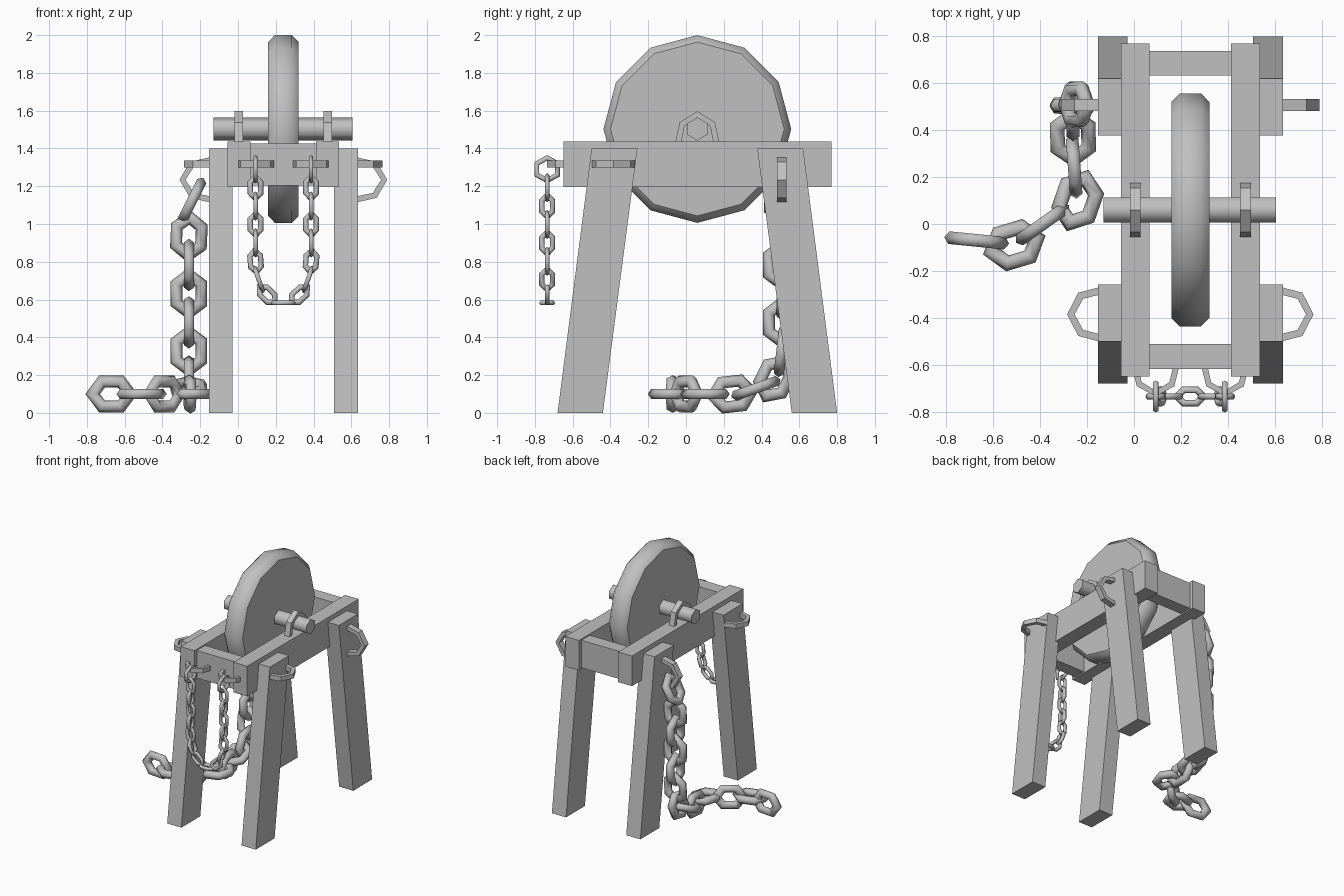
import bpy, bmesh, math
from mathutils import Vector, Matrix

cube = bpy.data.objects.get("Cube")
if cube:
    bpy.data.objects.remove(cube, do_unlink=True)

CX, CY = 0.24, 0.06        # centre of the stand
AXLE_Z = 1.503
X, Y, Z = Vector((1, 0, 0)), Vector((0, 1, 0)), Vector((0, 0, 1))

grey = bpy.data.materials.new("plain_grey")
grey.use_nodes = True
colour = (0.53, 0.53, 0.53, 1)
grey.diffuse_color = colour
grey.node_tree.nodes["Principled BSDF"].inputs["Base Color"].default_value = colour


def finish(name, bm):
    bmesh.ops.recalc_face_normals(bm, faces=bm.faces[:])
    mesh = bpy.data.meshes.new(name)
    bm.to_mesh(mesh)
    bm.free()
    mesh.materials.append(grey)
    obj = bpy.data.objects.new(name, mesh)
    bpy.context.collection.objects.link(obj)
    return obj


def box(name, lo, hi):
    lo, hi = Vector(lo), Vector(hi)
    bm = bmesh.new()
    bmesh.ops.create_cube(bm, size=1)
    size = hi - lo
    bmesh.ops.transform(bm, verts=bm.verts[:],
                        matrix=Matrix.Translation((lo + hi) / 2) @ Matrix.Diagonal(size).to_4x4())
    return finish(name, bm)


def prism(name, outline, depth):
    """Extrude a closed outline along the vector depth."""
    bm = bmesh.new()
    face = bm.faces.new([bm.verts.new(p) for p in outline])
    out = bmesh.ops.extrude_face_region(bm, geom=[face], use_keep_orig=True)
    bmesh.ops.translate(bm, vec=depth, verts=[v for v in out["geom"] if isinstance(v, bmesh.types.BMVert)])
    return finish(name, bm)


def turned(name, profile, sides):
    """Turn (x, radius) profile about the axle; smooth rim, sharp flat caps."""
    bm = bmesh.new()
    rings = []
    for x, r in profile:
        angles = [2 * math.pi * i / sides for i in range(sides)]
        rings.append([bm.verts.new((x, CY + r * math.sin(a), AXLE_Z + r * math.cos(a))) for a in angles])
    for a, b in zip(rings, rings[1:]):
        for i in range(sides):
            j = (i + 1) % sides
            bm.faces.new((a[i], a[j], b[j], b[i])).smooth = True
    for ring in (rings[0], rings[-1]):
        for edge in bm.faces.new(ring).edges:
            edge.smooth = False
    return finish(name, bm)


def staple(name, base, side, out, half, height, width, thick=0.032):
    """Bent band: an arch rising along out, spanning side, with the given width."""
    shape = [(-1, 0), (-0.8, 0.65), (0, 1), (0.8, 0.65), (1, 0)]
    base = Vector(base)
    outer = [base + side * u * half + out * v * height for u, v in shape]
    inner = [base + side * u * (half - thick) + out * v * (height - thick) for u, v in shape]
    across = side.cross(out) * width
    return prism(name, [p - across / 2 for p in outer + inner[::-1]], across)


def link(name, centre, along, wide, a, b, wire, sides=6):
    """Hexagonal chain link of round wire, smooth shaded."""
    along = along.normalized()
    wide = (wide - along * wide.dot(along)).normalized()
    normal = along.cross(wide)
    bm = bmesh.new()
    path = [(a, 0), (a / 2, b), (-a / 2, b), (-a, 0), (-a / 2, -b), (a / 2, -b)]
    pts = [along * u + wide * v for u, v in path]
    rings = []
    for i, p in enumerate(pts):
        before = (p - pts[i - 1]).normalized()
        after = (pts[(i + 1) % len(pts)] - p).normalized()
        miter = (before - after).normalized()
        stretch = 1 / math.sqrt((1 + before.dot(after)) / 2)
        ring = []
        for k in range(sides):
            t = 2 * math.pi * k / sides
            ring.append(bm.verts.new(centre + p + miter * wire * stretch * math.cos(t) + normal * wire * math.sin(t)))
        rings.append(ring)
    for i, ring in enumerate(rings):
        nxt = rings[(i + 1) % len(rings)]
        for k in range(sides):
            m = (k + 1) % sides
            bm.faces.new((ring[k], ring[m], nxt[m], nxt[k])).smooth = True
    return finish(name, bm)


def along_path(points, count):
    """Evenly spaced points along a polyline."""
    spans = [(b - a).length for a, b in zip(points, points[1:])]
    result = []
    for i in range(count):
        d = sum(spans) * i / (count - 1)
        for a, b, s in zip(points, points[1:], spans):
            if d <= s + 1e-6:
                result.append(a.lerp(b, d / s))
                break
            d -= s
    return result


# Splayed legs, with one staple on the outside of each
for sx, xname in ((-1, "right"), (1, "left")):
    for sy, yname in ((-1, "front"), (1, "back")):
        outline = [(CX + sx * 0.268, CY + sy * d, z)
                   for d, z in ((0.74, 0), (0.5, 0), (0.317, 1.4), (0.56, 1.4))]
        prism(f"{yname}_{xname}_leg", outline, X * sx * 0.126)
    face_x = CX + sx * 0.39
    staple(f"front_{xname}_leg_staple", (face_x, -0.385, 1.318), Y, X * sx, 0.115, 0.135, 0.037)
    staple(f"back_{xname}_leg_staple", (face_x, 0.507, 1.234), Z, X * sx, 0.119, 0.16, 0.05)

    # Side rails and axle straps
    rail = CX + sx * 0.235
    box(f"{xname}_rail", (rail - 0.061, CY - 0.709, 1.195), (rail + 0.061, CY + 0.709, 1.437))
    staple(f"{xname}_axle_strap", (rail, CY, 1.43), Y, Z, 0.117, 0.167, 0.045)

# Cross pieces
for sy, yname in ((-1, "front"), (1, "back")):
    mid = CY + sy * 0.625
    box(f"{yname}_cross_piece", (CX - 0.2, mid - 0.053, 1.205), (CX + 0.2, mid + 0.053, 1.427))

# Grinding wheel and axle
turned("wheel", [(CX - 0.081, 0.46), (CX - 0.045, 0.497), (CX + 0.045, 0.497), (CX + 0.081, 0.46)], 12)
turned("axle", [(-0.13, 0.061), (0.606, 0.061)], 6)

# Small hanging chain and its two staples
for sx, xname in ((-1, "right"), (1, "left")):
    staple(f"front_{xname}_chain_staple", (CX + sx * 0.148, -0.61, 1.318), X, -Y, 0.1, 0.125, 0.037, 0.026)
half = [(0.147, 1.29), (0.147, 0.78), (0.12, 0.66), (0.065, 0.605), (0, 0.582)]
loop = [Vector((CX - dx, -0.735, z)) for dx, z in half]
loop += [Vector((CX + dx, -0.735, z)) for dx, z in half[-2::-1]]
spots = along_path(loop, 17)
for i, p in enumerate(spots):
    end = i in (0, len(spots) - 1)
    tangent = spots[min(i + 1, 16)] - spots[max(i - 1, 0)]
    if end:
        link(f"small_chain_ring_{i}", p, Z, Y, 0.06, 0.055, 0.013)
    else:
        wide = Y if i % 2 == 0 else Y.cross(tangent)
        link(f"small_chain_link_{i}", p, tangent, wide, 0.057, 0.028, 0.014)

# Heavy chain hanging from the back right staple onto the ground
hang = [(-0.245, 0.51, 1.12)] + [(-0.26, 0.505, 0.935 - 0.152 * i) for i in range(5)]
ground = [(-0.26, 0.47, 0.18), (-0.26, 0.37, 0.13), (-0.255, 0.245, 0.1), (-0.24, 0.1, 0.1),
          (-0.39, 0.0, 0.1), (-0.51, -0.09, 0.1), (-0.67, -0.07, 0.1)]
spots = [Vector(p) for p in hang + ground]
directions = {0: Vector((0.5, 0, 1)), 6: Vector((0, -0.5, -1)), 9: Vector((-0.35, -1, 0)),
              11: Vector((-1, -0.3, 0)), 12: Vector((-1, 0.1, 0))}
for i, p in enumerate(spots):
    tangent = directions.get(i) or spots[i + 1] - spots[i - 1]
    wide = X.cross(tangent) if i < 8 else Z
    if i % 2:
        wide = wide.cross(tangent)
    link(f"heavy_chain_link_{i}", p, tangent, wide, 0.1, 0.066, 0.031)
